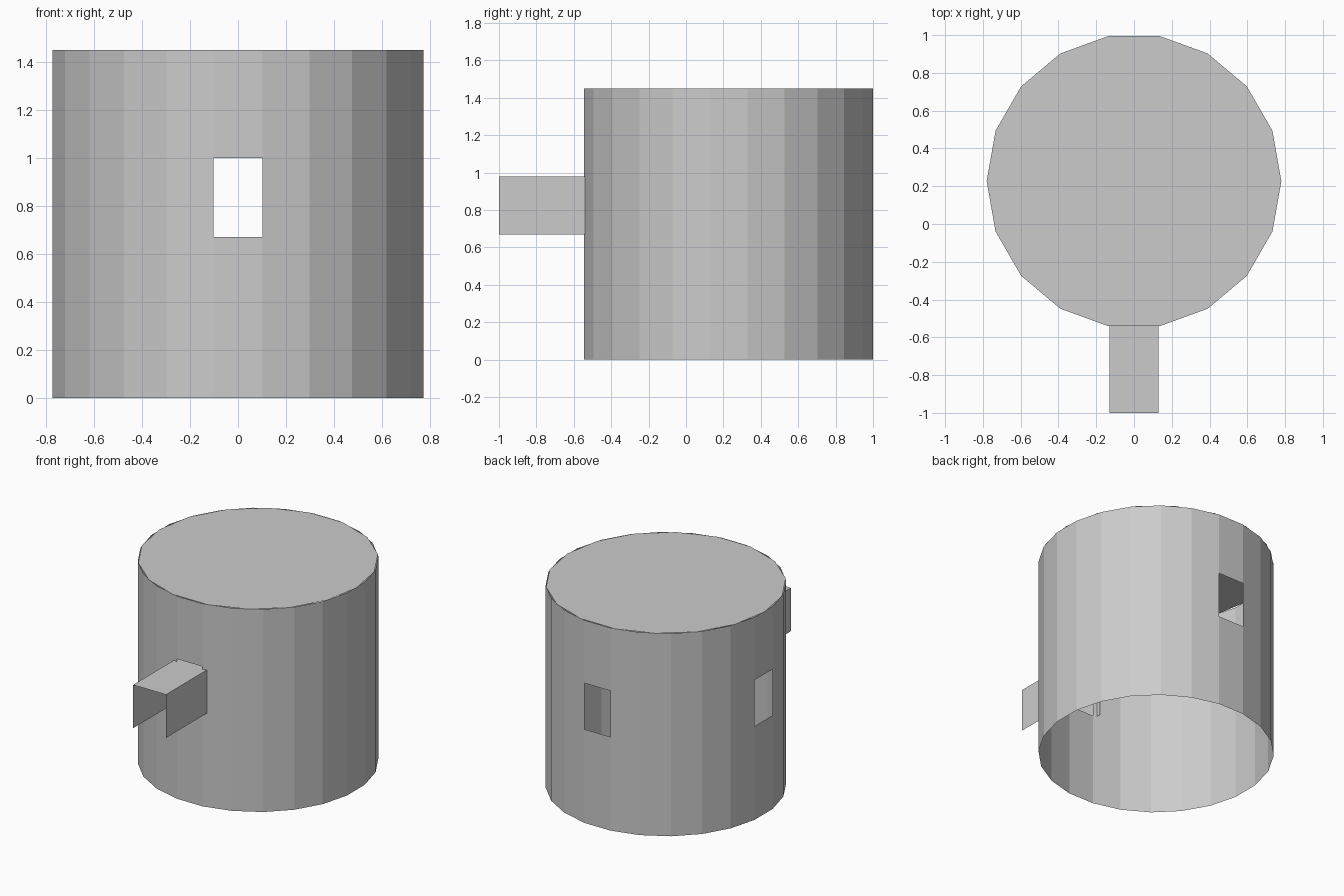
import bpy, bmesh, math

if "Cube" in bpy.data.objects:
    bpy.data.objects.remove(bpy.data.objects["Cube"])

CY, R, H = 0.227, 0.78, 1.45       # drum centre (y), radius, height
WIN_LOW, WIN_HIGH = 0.67, 1.0      # window sill and head

grey = bpy.data.materials.new("plain grey")
grey.diffuse_color = (0.6, 0.6, 0.6, 1)
grey.use_nodes = True
grey.node_tree.nodes["Principled BSDF"].inputs["Base Color"].default_value = grey.diffuse_color


def make(name, faces):
    """Build one object from a list of faces given as point loops."""
    bm = bmesh.new()
    for f in faces:
        bm.faces.new([bm.verts.new(p) for p in f])
    bmesh.ops.remove_doubles(bm, verts=bm.verts, dist=1e-5)
    me = bpy.data.meshes.new(name)
    bm.to_mesh(me)
    bm.free()
    me.materials.append(grey)
    ob = bpy.data.objects.new(name, me)
    bpy.context.collection.objects.link(ob)
    return ob


def ring(deg, z):
    a = math.radians(deg)
    return (R * math.cos(a), CY + R * math.sin(a), z)


# Round wall: 24 single-skin facets, with openings at back, left and front
levels = (0, WIN_LOW, WIN_HIGH, H)
wall = []
for i in range(24):
    mid = i * 15
    for k in range(3):
        if k == 1 and mid in (90, 180, 270):
            continue
        a, b = mid - 7.5, mid + 7.5
        lo, hi = levels[k], levels[k + 1]
        wall.append([ring(a, lo), ring(b, lo), ring(b, hi), ring(a, hi)])
make("round_wall", wall)

# Flat roof: 18-sided disc
make("roof", [[ring(i * 20, H) for i in range(18)]])

# Entrance hood: top and two sides, open at front, back and below
W, Y0, Y1, Z0, Z1 = 0.13, -1.0, -0.505, 0.67, 0.98
make("entrance_hood", [
    [(-W, Y0, Z1), (W, Y0, Z1), (W, Y1, Z1), (-W, Y1, Z1)],
    [(W, Y0, Z0), (W, Y1, Z0), (W, Y1, Z1), (W, Y0, Z1)],
    [(-W, Y1, Z0), (-W, Y0, Z0), (-W, Y0, Z1), (-W, Y1, Z1)],
])
